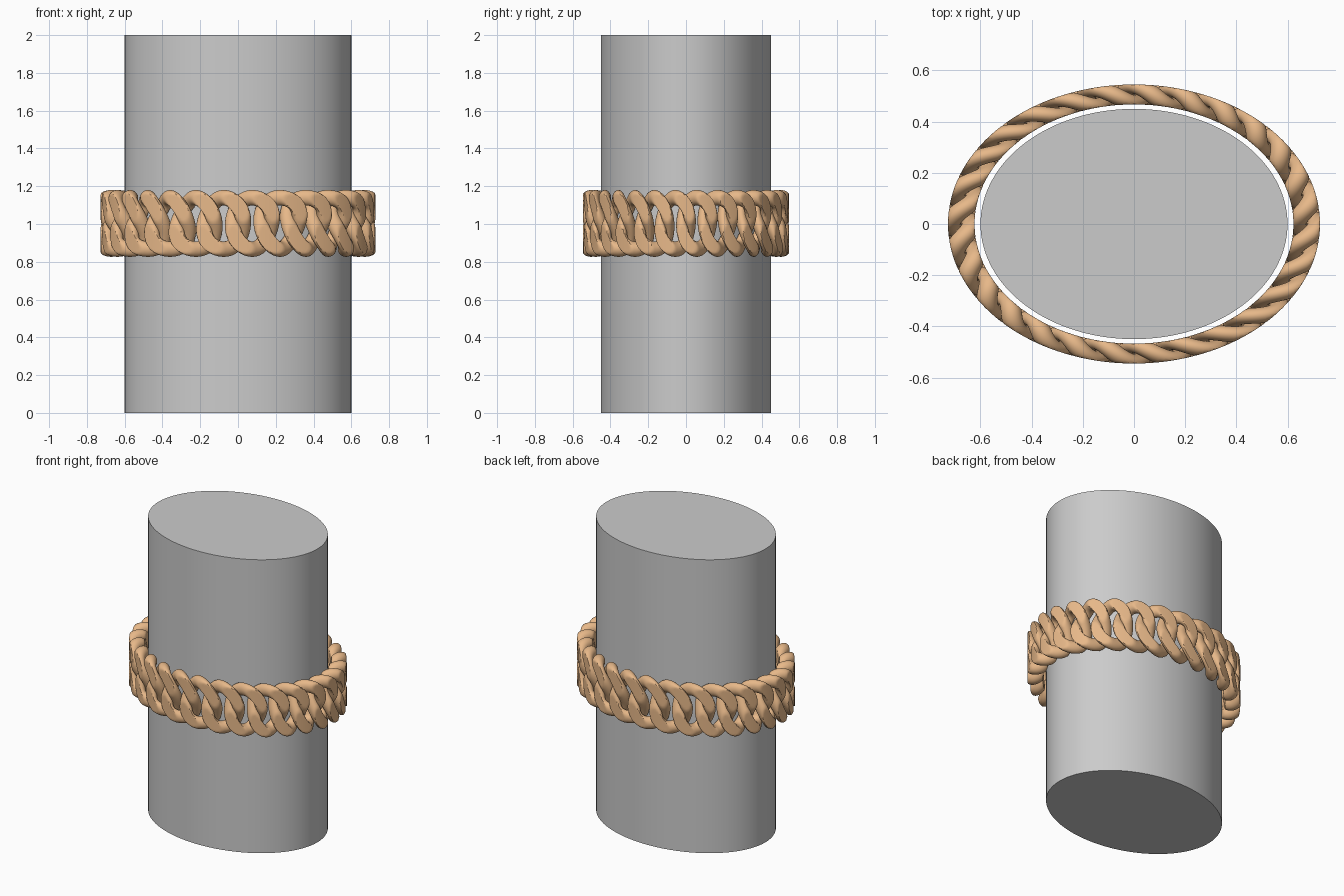
import bpy, bmesh, math
from mathutils import Vector

if "Cube" in bpy.data.objects:
    bpy.data.objects.remove(bpy.data.objects["Cube"])

SQUASH = 0.75               # y / x ratio of the oval plan
LINKS, SEG, SIDES = 28, 64, 24
MID_R, HALF_T = 0.675, 0.052  # ring radius and half thickness of the ground-flat chain
A, B, C, WIRE = 0.104, 0.136, 0.043, 0.041
Z = 1.003


def smooth(obj):
    bpy.ops.object.select_all(action='DESELECT')
    obj.select_set(True)
    bpy.context.view_layer.objects.active = obj
    bpy.ops.object.shade_smooth_by_angle(angle=math.radians(35))


# Oval post
bpy.ops.mesh.primitive_cylinder_add(vertices=128, radius=0.6, depth=2, location=(0, 0, 1))
post = bpy.context.object
post.name = "oval_post"
post.scale.y = SQUASH
bpy.ops.object.transform_apply(location=False, rotation=False, scale=True)
smooth(post)


# One twisted link in flat space: (along chain, outward, up)
def centre(u):
    return Vector((A * math.cos(u), C * math.sin(2 * u), B * math.sin(u)))


def link_rings():
    rings = []
    for i in range(SEG):
        u = 2 * math.pi * i / SEG
        tangent = (centre(u + 0.01) - centre(u - 0.01)).normalized()
        side = tangent.cross(Vector((0, 1, 0))).normalized()
        out = side.cross(tangent)
        ring = []
        for j in range(SIDES):
            a = 2 * math.pi * j / SIDES
            p = centre(u) + WIRE * (math.cos(a) * side + math.sin(a) * out)
            p.y = max(-HALF_T, min(HALF_T, p.y))   # ground flat inside and outside
            ring.append(p)
        rings.append(ring)
    return rings


# Curb chain wrapped round the post
bm = bmesh.new()
template = link_rings()
for k in range(LINKS):
    base = 2 * math.pi * (k + 0.5) / LINKS
    grid = []
    for ring in template:
        row = []
        for p in ring:
            ang, rad = base + p.x / MID_R, MID_R + p.y
            row.append(bm.verts.new((rad * math.cos(ang), SQUASH * rad * math.sin(ang), Z + p.z)))
        grid.append(row)
    for i in range(SEG):
        n = (i + 1) % SEG
        for j in range(SIDES):
            m = (j + 1) % SIDES
            bm.faces.new((grid[i][j], grid[i][m], grid[n][m], grid[n][j]))
bmesh.ops.recalc_face_normals(bm, faces=bm.faces)
mesh = bpy.data.meshes.new("curb_chain")
bm.to_mesh(mesh)
bm.free()
chain = bpy.data.objects.new("curb_chain", mesh)
bpy.context.collection.objects.link(chain)
copper = bpy.data.materials.new("copper")
copper.diffuse_color = (0.8, 0.48, 0.25, 1)
copper.use_nodes = True
copper.node_tree.nodes["Principled BSDF"].inputs["Base Color"].default_value = copper.diffuse_color
mesh.materials.append(copper)
smooth(chain)
